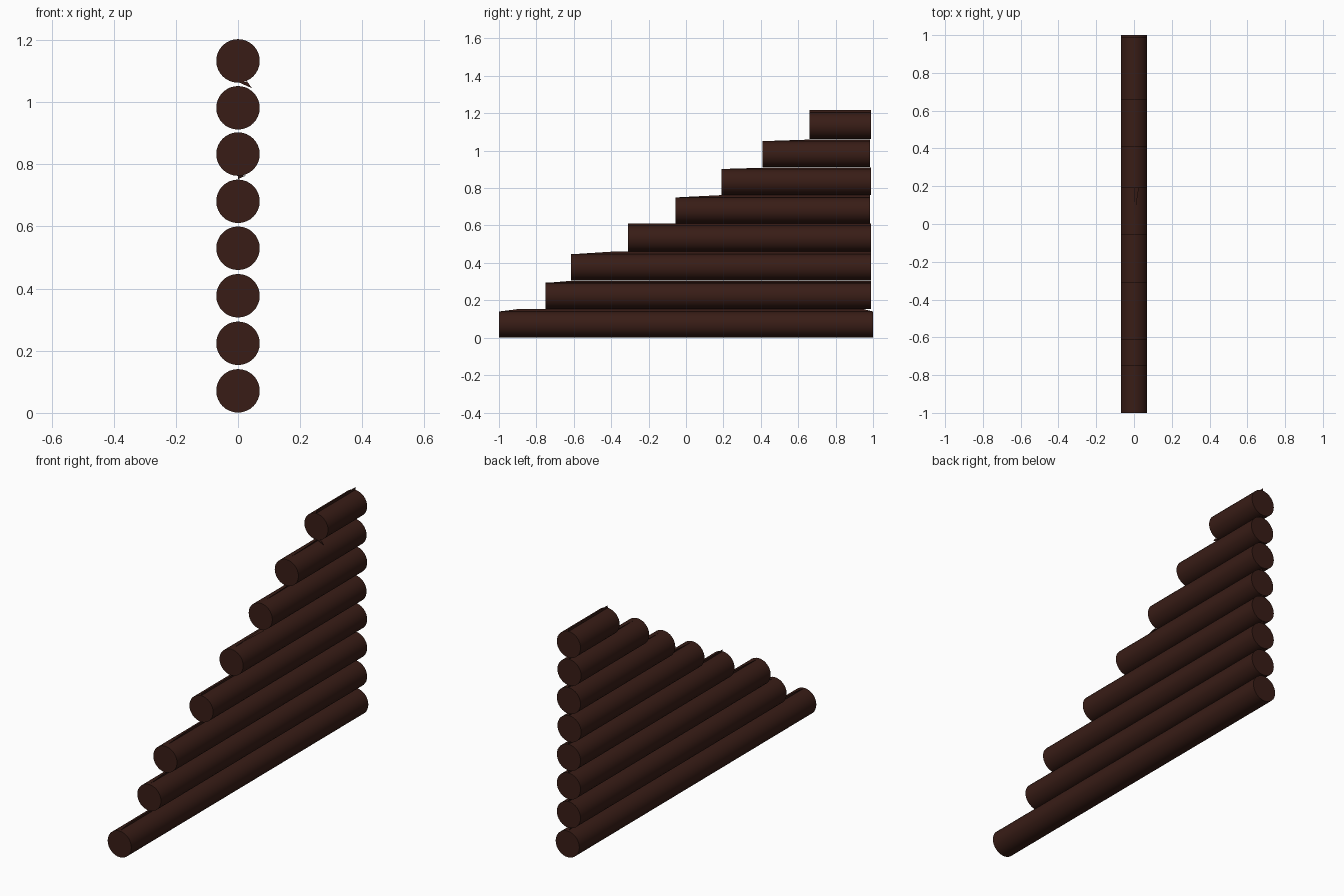
import bpy, bmesh, math

if "Cube" in bpy.data.objects:
    bpy.data.objects.remove(bpy.data.objects["Cube"])

R = 0.07
SIDES = 32

bark = bpy.data.materials.new("dark_wood")
bark.diffuse_color = (0.04, 0.012, 0.008, 1)
bark.use_nodes = True
bark.node_tree.nodes["Principled BSDF"].inputs["Base Color"].default_value = bark.diffuse_color

# Each log: centre height, front end, back end, ridge start, ridge end, ridge height
LOGS = [
    (0.071, -1.00, 1.00, -0.90, 0.95, 0.013),
    (0.224, -0.75, 0.99, -0.63, 0.99, 0.010),
    (0.377, -0.615, 0.99, -0.40, 0.99, 0.014),
    (0.530, -0.31, 0.99, -0.31, 0.99, 0.012),
    (0.681, -0.056, 0.985, 0.18, 0.99, 0.012),
    (0.833, 0.19, 0.99, 0.45, 0.99, 0.008),
    (0.982, 0.41, 0.985, 0.65, 0.99, 0.008),
    (1.133, 0.66, 0.99, 0.66, 0.99, 0.015),
]


def finish(name, bm):
    mesh = bpy.data.meshes.new(name)
    bm.to_mesh(mesh)
    bm.free()
    mesh.materials.append(bark)
    obj = bpy.data.objects.new(name, mesh)
    bpy.context.collection.objects.link(obj)
    return obj


def sheet(name, points):
    bm = bmesh.new()
    bm.faces.new([bm.verts.new(p) for p in points])
    finish(name, bm)


for i, (z, y0, y1, r0, r1, h) in enumerate(LOGS, 1):
    # Round log with flat sawn ends
    bm = bmesh.new()
    rings = []
    for y in (y0, y1):
        rings.append([bm.verts.new((R * math.cos(a), y, z + R * math.sin(a)))
                      for a in (2 * math.pi * k / SIDES for k in range(SIDES))])
    for k in range(SIDES):
        n = (k + 1) % SIDES
        bm.faces.new((rings[0][k], rings[0][n], rings[1][n], rings[1][k])).smooth = True
    bm.faces.new(rings[0])
    bm.faces.new(rings[1])
    bmesh.ops.recalc_face_normals(bm, faces=bm.faces[:])
    log = finish(f"log_{i}", bm)
    bpy.context.view_layer.objects.active = log
    log.select_set(True)
    bpy.ops.object.shade_smooth_by_angle(angle=math.radians(40))
    log.select_set(False)

    # Paper-thin bark ridge along the top of the log
    top = z + R - 0.001
    sheet(f"bark_ridge_{i}", [(0, y0, top), (0, y1, top),
                              (0, min(r1, y1), top + h), (0, r0 + 0.001, top + h)])

# Small loose splinters under the top log and on the fifth log
sheet("splinter_top", [(0.0, 0.66, 1.065), (0.03, 0.66, 1.066), (0.045, 0.66, 1.045)])
sheet("splinter_middle", [(0.0, 0.02, 0.752), (0.025, 0.19, 0.764), (0.0, 0.19, 0.764)])
